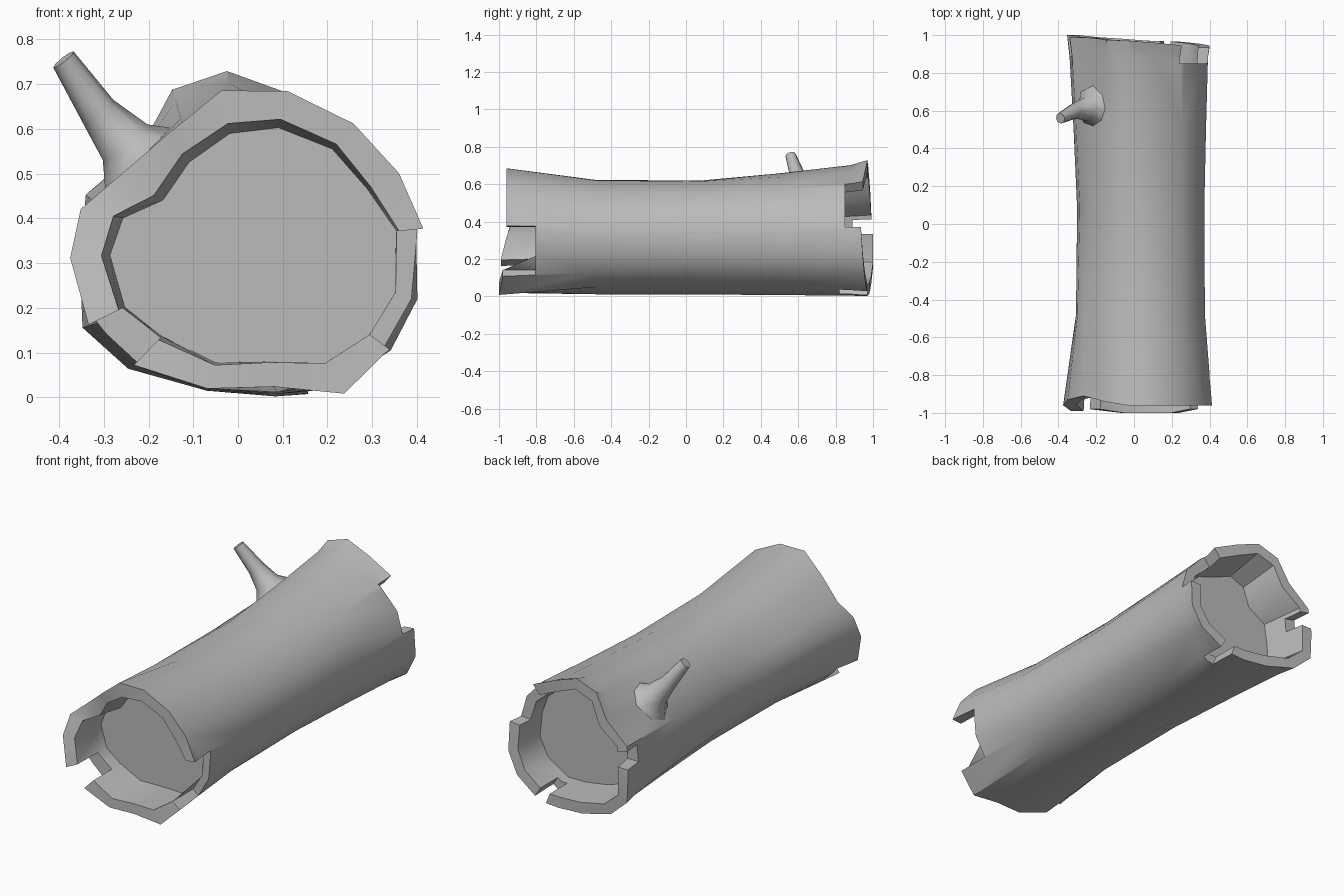
import bpy, bmesh, math
from mathutils import Vector

cube = bpy.data.objects.get("Cube")
if cube:
    bpy.data.objects.remove(cube)

bark = bpy.data.materials.new("grey_bark")
bark.use_nodes = True
GREY = (0.5, 0.5, 0.5, 1)
bark.diffuse_color = GREY
bark.node_tree.nodes["Principled BSDF"].inputs["Base Color"].default_value = GREY

CX, CZ = 0.03, 0.34

# Uneven end outlines: angles from +x, radii, jagged rim positions, rim widths
FRONT_A = [6, 26, 50, 77, 101, 127, 153, 168, 184, 206, 225, 253, 279, 302, 323, 342]
BACK_A = [6, 26, 50, 77, 98, 117, 138, 163, 184, 206, 225, 253, 279, 297, 323, 342]
FRONT_R = [.385, .367, .355, .354, .352, .311, .335, .39, .406, .405, .377, .335, .32, .391, .386, .39]
BACK_R = [.37, .371, .355, .35, .393, .39, .33, .387, .385, .42, .39, .34, .342, .37, .39, .39]
FRONT_Y = [-.96, -.96, -.96, -.96, -.96, -.94, -.91, -.93, -.96, -.99, -.98, -1, -1, -1, -.98, -.97]
BACK_Y = [.935, .94, .945, .96, .97, .975, .985, .99, 1, 1, .99, .98, .97, .97, .955, .945]
FRONT_W = [.055, .07, .06, .065, .075, .055, .09, .075, .07, .075, .08, .055, .055, .08, .055, .05]
N = len(FRONT_A)
BACK_W = [.06] * N


def point(deg, r, y):
    a = math.radians(deg)
    return Vector((CX + r * math.cos(a), y, CZ + r * math.sin(a)))


def waist(deg, y):
    a = math.radians(deg)
    return Vector((0.036 + 0.338 * math.cos(a), y, 0.315 + 0.308 * math.sin(a)))


def end_ring(angles, radii, ys):
    return [point(a, r, y) for a, r, y in zip(angles, radii, ys)]


def rim_ring(angles, radii, ys, widths):
    return end_ring(angles, [r - w for r, w in zip(radii, widths)], ys)


def cap_ring(angles, radii, y, widths, taper):
    """Cap outline, drawn in further at the upper left."""
    extra = [w + taper * (1 + math.cos(math.radians(a - 130))) for a, w in zip(angles, widths)]
    return rim_ring(angles, radii, [y] * N, extra)


def body_ring(angles, radii, y, blend):
    return [waist(a, y).lerp(point(a, r, y), blend) for a, r in zip(angles, radii)]


def loft(name, rings):
    """Skin a list of rings and close both ends."""
    bm = bmesh.new()
    loops = [[bm.verts.new(p) for p in ring] for ring in rings]
    n = len(loops[0])
    for a, b in zip(loops, loops[1:]):
        for i in range(n):
            j = (i + 1) % n
            bm.faces.new((a[i], a[j], b[j], b[i]))
    bm.faces.new(loops[0])
    bm.faces.new(loops[-1])
    bmesh.ops.recalc_face_normals(bm, faces=bm.faces[:])
    mesh = bpy.data.meshes.new(name)
    bm.to_mesh(mesh)
    bm.free()
    mesh.materials.append(bark)
    obj = bpy.data.objects.new(name, mesh)
    bpy.context.collection.objects.link(obj)
    return obj


def select(obj):
    bpy.ops.object.select_all(action='DESELECT')
    obj.select_set(True)
    bpy.context.view_layer.objects.active = obj


def smooth(obj, degrees):
    select(obj)
    bpy.ops.object.shade_smooth_by_angle(angle=math.radians(degrees))


# Log body: recessed cap, inner wall, rim, bark and the same at the back
log = loft("log_body", [
    cap_ring(FRONT_A, FRONT_R, -.76, FRONT_W, .012),
    rim_ring(FRONT_A, FRONT_R, FRONT_Y, FRONT_W),
    end_ring(FRONT_A, FRONT_R, FRONT_Y),
    body_ring(FRONT_A, FRONT_R, -.48, .08),
    body_ring(BACK_A, BACK_R, .08, 0),
    body_ring(BACK_A, BACK_R, .5, .35),
    body_ring(BACK_A, BACK_R, .88, .75),
    end_ring(BACK_A, BACK_R, BACK_Y),
    rim_ring(BACK_A, BACK_R, BACK_Y, BACK_W),
    cap_ring(BACK_A, BACK_R, .76, BACK_W, .025),
])


# Wedge-shaped notches broken out of the rims: two angles, inner and outer end
def cut_notch(start, end, y_in, y_out):
    cutter = loft("notch_cutter", [
        [point(start, 0, y), point(start, .7, y), point(end, .7, y)] for y in (y_in, y_out)])
    cutter.hide_render = True
    select(log)
    mod = log.modifiers.new("notch", 'BOOLEAN')
    mod.operation = 'DIFFERENCE'
    mod.solver = 'EXACT'
    mod.object = cutter
    bpy.ops.object.modifier_apply(modifier=mod.name)
    bpy.data.objects.remove(cutter)


for notch in [(-37, 5.5, -.805, -1.1), (206, 225.5, -.83, -1.1),
              (5, 51, .85, 1.1), (167, 181, .89, 1.1), (-69, -58, .82, 1.1)]:
    cut_notch(*notch)
smooth(log, 35)

# Branch stub: flared foot tapering to a flat tip
SIDES = 8
PATH = [((-.18, .61, .51), .16), ((-.215, .61, .535), .105), ((-.252, .608, .57), .064),
        ((-.312, .60, .638), .043), ((-.39, .56, .755), .029)]
axis = (Vector(PATH[-1][0]) - Vector(PATH[1][0])).normalized()
u = axis.cross(Vector((0, 1, 0))).normalized()
v = axis.cross(u)
branch = loft("branch_stub", [
    [Vector(c) + r * (u * math.cos(math.tau * k / SIDES) + v * math.sin(math.tau * k / SIDES))
     for k in range(SIDES)] for c, r in PATH])
smooth(branch, 50)
